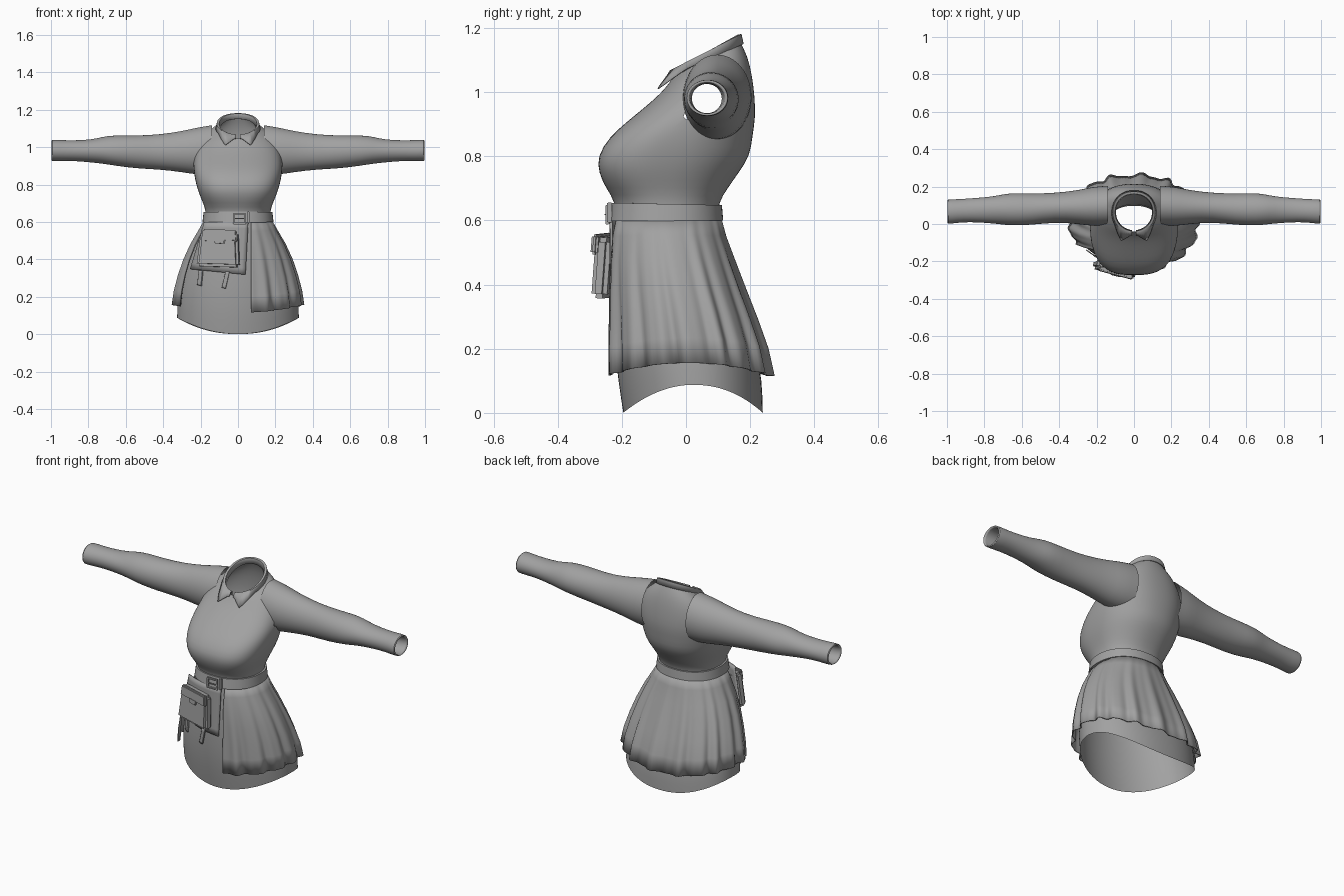
import bpy, bmesh, math
from mathutils import Vector, Matrix

if "Cube" in bpy.data.objects:
    bpy.data.objects.remove(bpy.data.objects["Cube"])

cloth = bpy.data.materials.new("grey_cloth")
cloth.diffuse_color = (0.36, 0.36, 0.36, 1)
cloth.use_nodes = True
cloth.node_tree.nodes["Principled BSDF"].inputs["Base Color"].default_value = cloth.diffuse_color
TAU = 2 * math.pi


def finish(name, bm, subdiv=0, thick=0, mirror=False, angle=45):
    bmesh.ops.recalc_face_normals(bm, faces=bm.faces)
    me = bpy.data.meshes.new(name)
    bm.to_mesh(me)
    bm.free()
    ob = bpy.data.objects.new(name, me)
    bpy.context.collection.objects.link(ob)
    me.materials.append(cloth)
    if thick:
        m = ob.modifiers.new("thickness", 'SOLIDIFY')
        m.thickness, m.offset = thick, 0
    if subdiv:
        m = ob.modifiers.new("smooth", 'SUBSURF')
        m.levels = m.render_levels = subdiv
    if mirror:
        ob.modifiers.new("mirror", 'MIRROR').use_mirror_merge = False
    bpy.ops.object.select_all(action='DESELECT')
    ob.select_set(True)
    bpy.context.view_layer.objects.active = ob
    bpy.ops.object.shade_smooth_by_angle(angle=math.radians(angle))
    return ob


def skin(name, rows, closed=True, skip=None, **kw):
    """Surface through rows of points."""
    bm = bmesh.new()
    vs = [[bm.verts.new(p) for p in r] for r in rows]
    n = len(rows[0])
    for r0, r1 in zip(vs, vs[1:]):
        for i in range(n if closed else n - 1):
            j = (i + 1) % n
            quad = (r0[i], r0[j], r1[j], r1[i])
            mid = sum((v.co for v in quad), Vector()) / 4
            if not (skip and skip(mid)):
                bm.faces.new(quad)
    return finish(name, bm, **kw)


def power(v, p):
    return math.copysign(abs(v) ** (2 / p), v)


def body_point(a, zf, zb, hx, yf, yb, p=2.0, grow=0.0):
    """Point on a tilted body ring; angle 0 is the front, +x is a quarter turn."""
    s, c = math.sin(a), math.cos(a)
    q = p if c > 0 else 2.2
    k = -power(c, q)
    y = (yf + yb) / 2 + ((yb - yf) / 2 + grow) * k
    return Vector(((hx + grow) * power(s, q), y, zf + (zb - zf) * (k + 1) / 2))


def turn(n):
    return [TAU * i / n for i in range(n)]


# Blouse body, open at neck, waist and armholes
torso = [(.60, .60, .172, -.222, .10, 2.2), (.66, .655, .172, -.22, .10, 2.2),
         (.70, .70, .186, -.25, .13, 2.5), (.75, .75, .208, -.273, .165, 2.8),
         (.80, .80, .224, -.277, .20, 2.8), (.86, .86, .236, -.24, .207, 2.7),
         (.91, .92, .238, -.182, .217, 2.5), (.96, .98, .228, -.12, .215, 2.3),
         (1.0, 1.05, .208, -.075, .207, 2.2), (1.03, 1.115, .168, -.052, .192, 2.1),
         (1.045, 1.165, .105, -.04, .165, 2.0)]
skin("blouse_body", [[body_point(a, *r) for a in turn(48)] for r in torso], subdiv=1,
     skip=lambda m: abs(m.x) > .13 and math.hypot(m.y - .075, m.z - .98) < .075)

# Sleeves: x, y range, z range, with the cuff turned inwards
sleeve = [(.14, -.01, .205, .85, 1.118), (.22, -.012, .2, .852, 1.105), (.3, 0, .18, .866, 1.086),
          (.42, .01, .167, .879, 1.066), (.55, -.006, .162, .887, 1.063),
          (.66, -.01, .167, .90, 1.063), (.72, 0, .155, .91, 1.056),
          (.78, .006, .145, .918, 1.041), (.88, .01, .136, .927, 1.036),
          (.95, .006, .132, .925, 1.038), (1.002, -.002, .133, .924, 1.041),
          (1.0, .012, .12, .935, 1.028), (.93, .018, .112, .934, 1.026)]


def sleeve_ring(x, y0, y1, z0, z1):
    ring = []
    for a in turn(28):
        f = 1 + .018 * math.sin(3 * a + 23 * x) * (.3 < x < .9)
        ring.append((x, (y0 + y1) / 2 + (y1 - y0) / 2 * f * math.cos(a),
                     (z0 + z1) / 2 + (z1 - z0) / 2 * f * math.sin(a)))
    return ring


skin("sleeves", [sleeve_ring(*r) for r in sleeve], subdiv=1, mirror=True)

# Turned-down collar with two points at the front
collar = [[], [], [], []]
for i in range(61):
    a = .1 + (TAU - .2) * i / 60
    near = min(a, TAU - a)
    tip = max(0, 1 - abs(near - .62) / .45)
    collar[0].append(body_point(a, 1.035, 1.15, .098, -.035, .158))
    collar[1].append(body_point(a, 1.066, 1.178, .102, -.04, .162))
    collar[2].append(body_point(a, 1.066, 1.18, .112, -.05, .172))
    low = body_point(a, 1.045, 1.15, .118, -.062, .178)
    collar[3].append(low + Vector((0, -.048 * tip, -.045 * tip)))
skin("collar", collar, closed=False, thick=.004, angle=60)

# Underskirt with a hem that rises at the sides
under = [(.61, .17, -.215, .098), (.5, .22, -.222, .128), (.4, .26, -.225, .162),
         (.3, .29, -.225, .192), (.2, .312, -.222, .22), (.1, .325, -.212, .238),
         (0, .326, -.196, .24)]
rows = []
for z, hx, yf, yb in under:
    rows.append([])
    for a in turn(48):
        p = body_point(a, z, z, hx, yf, yb)
        p.z += .088 * math.sin(a) ** 2 * (1 - z / .61)
        rows[-1].append(p)
skin("underskirt", rows, subdiv=1)

# Pleated overskirt, open at the front
over = [(.61, .178, -.226, .107), (.55, .208, -.236, .122), (.47, .25, -.242, .15),
        (.38, .286, -.245, .182), (.29, .313, -.246, .215), (.2, .333, -.248, .245),
        (.115, .343, -.248, .262)]
rows = []
for z, hx, yf, yb in over:
    rows.append([])
    t = 1 - z / .62
    start, end = math.asin(.066 / hx), TAU - 1.12
    for i in range(141):
        a = start + (end - start) * i / 140
        fold = math.sin(17 * a + .8 * math.sin(3 * a)) + .45 * math.sin(29 * a + 1)
        p = body_point(a, z, z, hx, yf, yb, 2.1, .012 * t * fold)
        p.z += .05 * math.sin(a) ** 2 * t
        rows[-1].append(p)
skin("pleated_overskirt", rows, closed=False, thick=.005)

# Belt
belt = [(.598, .60, .182, -.23, .108, 2.2), (.598, .60, .19, -.24, .116, 2.2),
        (.655, .648, .184, -.232, .112, 2.2), (.655, .648, .174, -.222, .10, 2.2)]
skin("belt", [[body_point(a, *r) for a in turn(64)] for r in belt], angle=35)


def box(name, loc, size, rot=(0, 0, 0), bevel=.004, taper=1.0):
    bm = bmesh.new()
    bmesh.ops.create_cube(bm, size=1)
    for v in bm.verts:
        if v.co.z > 0:
            v.co.x *= taper
        v.co = Vector(v.co[i] * size[i] for i in range(3))
    bmesh.ops.bevel(bm, geom=bm.edges[:], offset=bevel, segments=2, affect='EDGES')
    for i, ax in enumerate('XYZ'):
        bmesh.ops.rotate(bm, verts=bm.verts, matrix=Matrix.Rotation(rot[i], 3, ax))
    bmesh.ops.translate(bm, verts=bm.verts, vec=loc)
    return finish(name, bm)


# Buckle frame, prong and belt keeper
for side in (-1, 1):
    box("buckle_side", (.008 + .03 * side, -.245, .618), (.009, .012, .06), bevel=.002)
    box("buckle_bar", (.008, -.245, .618 + .026 * side), (.066, .012, .009), bevel=.002)
box("buckle_prong", (.01, -.25, .618), (.055, .007, .007), bevel=.002)
box("belt_keeper", (.055, -.238, .625), (.014, .016, .062), bevel=.002)


def front_patch(name, corners, y0, thick=.006):
    """Cloth patch curved round the skirt; corners as x,z: top left, top right, low right, low left."""
    tl, tr, br, bl = (Vector(c) for c in corners)
    rows = []
    for j in range(9):
        v = j / 8
        left, right = tl.lerp(bl, v), tr.lerp(br, v)
        row = []
        for i in range(13):
            q = left.lerp(right, i / 12)
            row.append((q.x, y0 + 1.5 * q.x ** 2, q.y))
        rows.append(row)
    return skin(name, rows, closed=False, thick=thick)


# Backing panel, hanging straps and pouch
front_patch("pouch_backing", [(-.18, .6), (.055, .6), (.04, .318), (-.255, .348)], -.236)
front_patch("left_strap", [(-.208, .34), (-.188, .34), (-.196, .258), (-.216, .263)], -.236, .009)
front_patch("right_strap", [(-.066, .335), (-.045, .335), (-.066, .243), (-.086, .25)], -.236, .009)
box("pouch", (-.102, -.24, .455), (.235, .05, .19), (-.06, .03, -.26), .014, .86)
box("pouch_flap", (-.098, -.262, .528), (.2, .022, .062), (-.06, .03, -.26), .007, .93)
box("pouch_tab", (-.098, -.272, .497), (.05, .012, .03), (-.06, .03, -.26), .004, 1.3)
